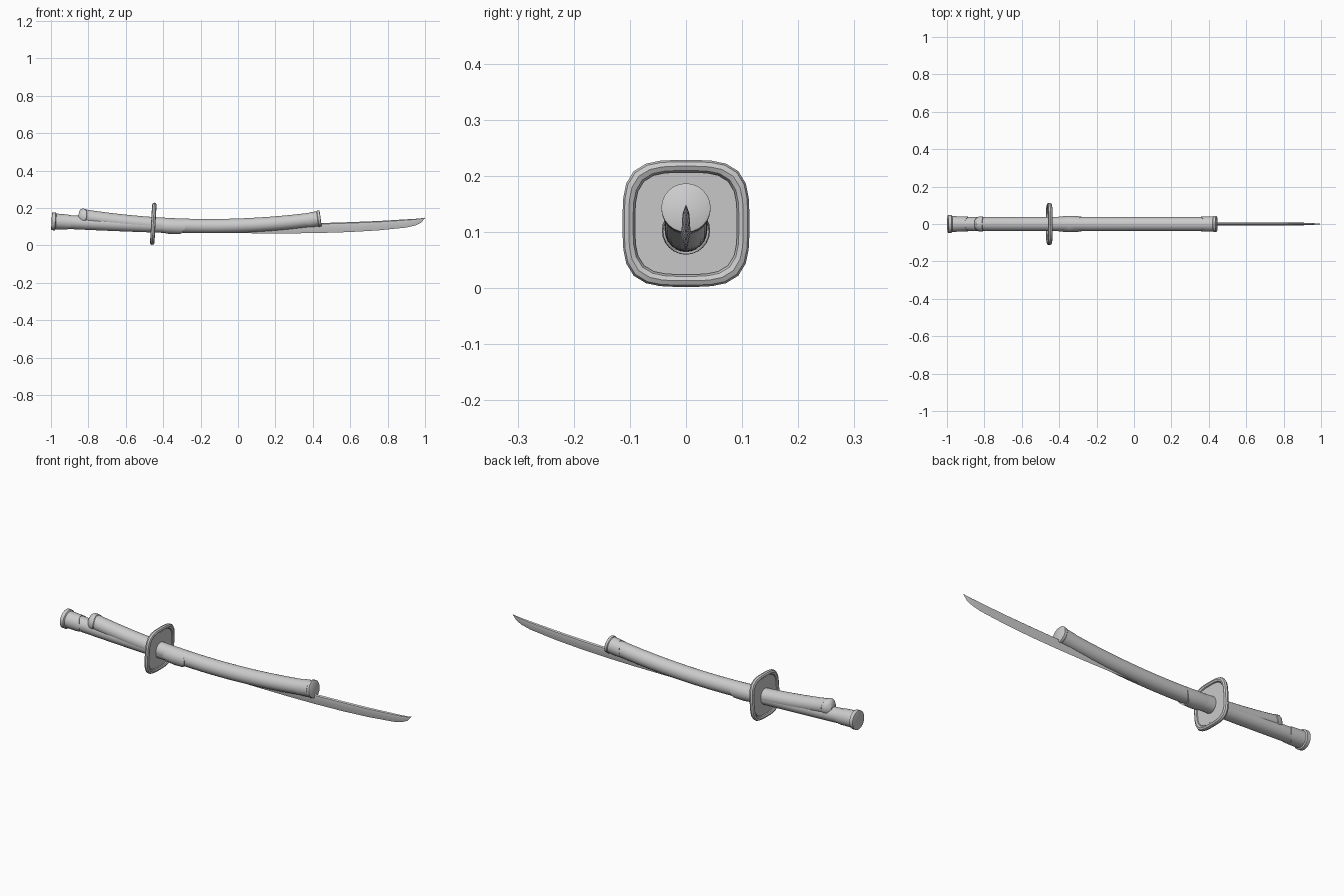
import bpy, bmesh, math
from mathutils import Vector

if "Cube" in bpy.data.objects:
    bpy.data.objects.remove(bpy.data.objects["Cube"])

SIDES = 24


def handle_z(x):
    return 0.102 - 0.03 * (x + 0.34) + 0.017 * (x + 0.34) ** 2


def sheath_z(x):
    return 0.103 - 0.011 * (x + 0.2) + 0.1147 * (x + 0.2) ** 2


def finish(name, verts, faces):
    me = bpy.data.meshes.new(name)
    me.from_pydata(verts, [], faces)
    bm = bmesh.new()
    bm.from_mesh(me)
    bmesh.ops.recalc_face_normals(bm, faces=bm.faces)
    bm.to_mesh(me)
    bm.free()
    ob = bpy.data.objects.new(name, me)
    bpy.context.collection.objects.link(ob)
    bpy.ops.object.select_all(action='DESELECT')
    ob.select_set(True)
    bpy.context.view_layer.objects.active = ob
    bpy.ops.object.shade_smooth_by_angle(angle=math.radians(35))
    return ob


def skin(name, rings):
    """Join rings of equal length and cap both ends."""
    n = len(rings[0])
    verts = [v for r in rings for v in r]
    faces = [(i * n + j, i * n + (j + 1) % n, (i + 1) * n + (j + 1) % n, (i + 1) * n + j)
             for i in range(len(rings) - 1) for j in range(n)]
    faces += [tuple(range(n)), tuple(range(len(verts) - n, len(verts)))]
    return finish(name, verts, faces)


def tube(name, curve, stations):
    """Round tube along a curve; station = (x, radius, wave of the edge at the sides)."""
    rings = []
    for x, r, w in stations:
        d = (curve(x + 0.001) - curve(x - 0.001)) / 0.002
        t = Vector((1, 0, d)).normalized()
        up = Vector((-t.z, 0, t.x))
        ring = []
        for k in range(SIDES):
            a = math.tau * k / SIDES
            ring.append(Vector((x, 0, curve(x))) + up * r * math.cos(a)
                        + Vector((0, r * math.sin(a), 0)) + t * w * math.sin(a) ** 2)
        rings.append(ring)
    return skin(name, rings)


def span(a, b, n, r):
    return [(a + (b - a) * i / n, r, 0) for i in range(n + 1)]


# Grip and its fittings
tube("grip", handle_z, span(-0.985, -0.30, 10, 0.037))
tube("pommel_cap", handle_z, [(-0.997, 0.042, 0), (-0.995, 0.048, 0), (-0.977, 0.048, 0), (-0.973, 0.042, 0),
                              (-0.91, 0.040, 0.022), (-0.91, 0.034, 0.022)])
tube("collar", handle_z, [(-0.385, 0.034, -0.02), (-0.385, 0.040, -0.02), (-0.35, 0.043, 0),
                          (-0.31, 0.041, 0.028), (-0.31, 0.034, 0.028)])

# Scabbard with lip and end cap
tube("scabbard", sheath_z, span(-0.83, 0.43, 24, 0.038))
tube("scabbard_mouth", sheath_z, [(-0.853, 0.020, 0), (-0.848, 0.034, 0.008), (-0.838, 0.0405, 0.01),
                                  (-0.82, 0.0405, 0.01), (-0.815, 0.036, 0.01)])
tube("scabbard_end_cap", sheath_z, [(0.385, 0.034, -0.028), (0.385, 0.040, -0.028), (0.425, 0.041, 0),
                                    (0.428, 0.044, 0), (0.440, 0.044, 0), (0.442, 0.041, 0)])


# Guard: rounded square plate with a raised rim
def guard_ring(half, off, n=32):
    ring = []
    for k in range(n):
        a = math.tau * k / n
        c, s = math.cos(a), math.sin(a)
        f = half / (abs(c) ** 3.6 + abs(s) ** 3.6) ** (1 / 3.6)
        ring.append((-0.453 + off + 0.055 * f * s, f * c, 0.115 + f * s))
    return ring


rim = [guard_ring(0.102 + 0.011 * math.cos(a), 0.012 * math.sin(a))
       for a in [math.pi * (-1 + i / 4) for i in range(9)]]
skin("guard", [guard_ring(0.091, -0.005)] + rim + [guard_ring(0.091, 0.005)])

# Blade: (x, edge z, spine z, half thickness)
sections = []
for x, lo, hi, t in [(-0.32, 0.078, 0.125, 0.008), (-0.1, 0.068, 0.115, 0.008), (0.1, 0.064, 0.112, 0.008),
                     (0.3, 0.064, 0.114, 0.008), (0.44, 0.066, 0.119, 0.008), (0.6, 0.071, 0.124, 0.008),
                     (0.75, 0.080, 0.130, 0.0075), (0.9, 0.095, 0.139, 0.007), (0.95, 0.107, 0.142, 0.005),
                     (0.98, 0.122, 0.145, 0.003), (1.0, 0.146, 0.148, 0.0005)]:
    m = lo + (hi - lo) * 0.6
    sections.append([(x, 0, lo), (x, t, m), (x, t * 0.8, hi - 0.1 * (hi - lo)), (x, 0, hi),
                     (x, -t * 0.8, hi - 0.1 * (hi - lo)), (x, -t, m)])
skin("blade", sections)
